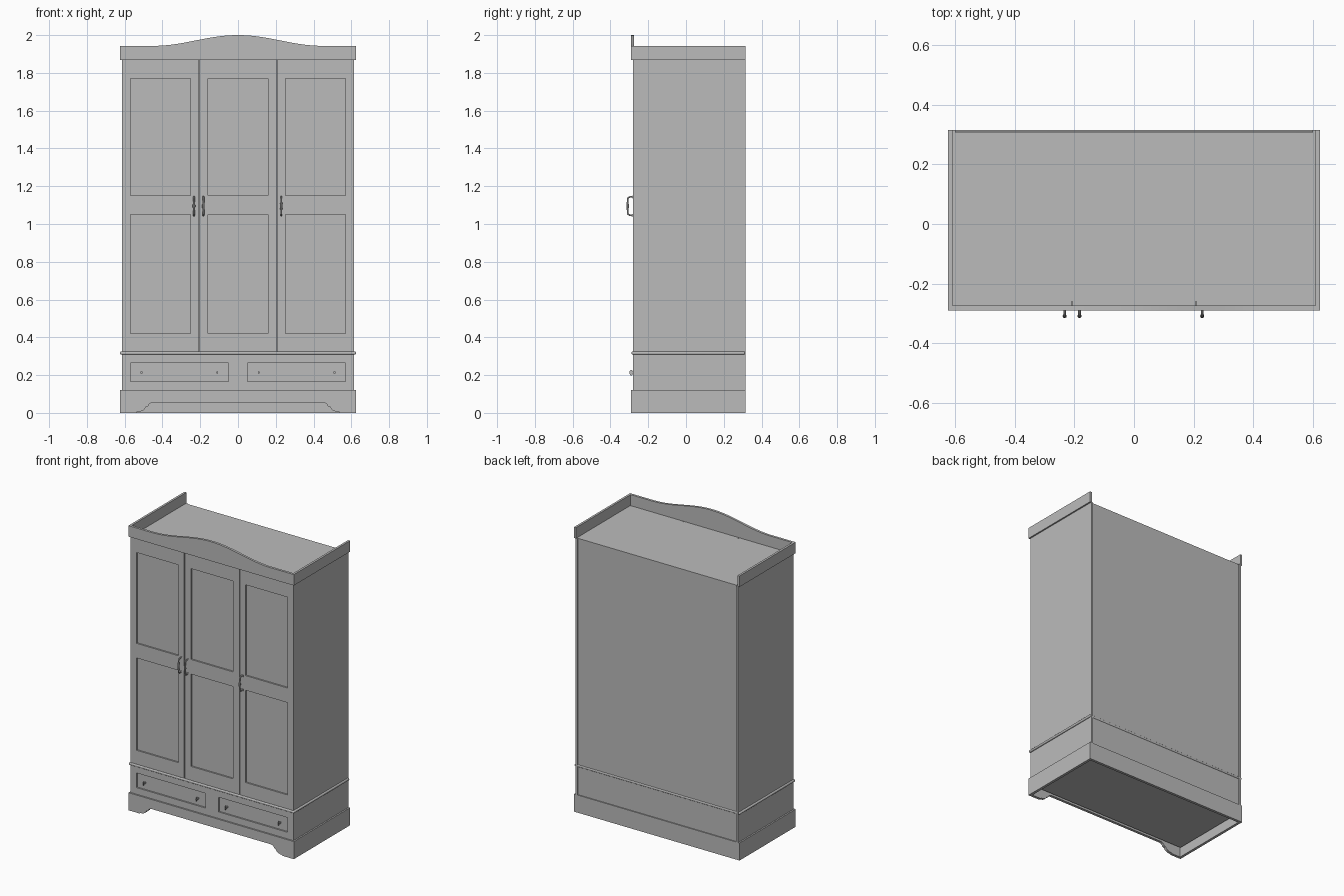
import bpy
import bmesh
import math
from mathutils import Vector

cube = bpy.data.objects.get("Cube")
if cube:
    bpy.data.objects.remove(cube, do_unlink=True)

grey = bpy.data.materials.new("plain_grey")
grey.use_nodes = True
colour = (0.5, 0.5, 0.5, 1)
grey.diffuse_color = colour
grey.node_tree.nodes["Principled BSDF"].inputs["Base Color"].default_value = colour

FRONT, BACK = -0.28, 0.315      # body faces
HALF, WIDE = 0.615, 0.625       # half widths of body and of plinth / cornice
STILE = 0.57                    # inner edge of the outer stiles


def finish(name, bm):
    bmesh.ops.recalc_face_normals(bm, faces=bm.faces)
    mesh = bpy.data.meshes.new(name)
    bm.to_mesh(mesh)
    bm.free()
    mesh.materials.append(grey)
    obj = bpy.data.objects.new(name, mesh)
    bpy.context.collection.objects.link(obj)
    return obj


def add_box(bm, x0, x1, y0, y1, z0, z1):
    verts = bmesh.ops.create_cube(bm, size=1)["verts"]
    low, high = Vector((x0, y0, z0)), Vector((x1, y1, z1))
    for v in verts:
        v.co = (low + high) / 2 + v.co * (high - low)


def box(name, *bounds):
    bm = bmesh.new()
    add_box(bm, *bounds)
    return finish(name, bm)


def board(name, outline, y0, y1):
    """Upright board: an x-z outline given thickness in y."""
    bm = bmesh.new()
    face = bm.faces.new([bm.verts.new((x, y0, z)) for x, z in outline])
    new = bmesh.ops.extrude_face_region(bm, geom=[face])["geom"]
    moved = [g for g in new if isinstance(g, bmesh.types.BMVert)]
    bmesh.ops.translate(bm, verts=moved, vec=(0, y1 - y0, 0))
    return finish(name, bm)


def smooth(obj):
    bpy.ops.object.select_all(action='DESELECT')
    obj.select_set(True)
    bpy.context.view_layer.objects.active = obj
    bpy.ops.object.shade_smooth_by_angle()


def frame(name, stiles, rails):
    """Stiles and rails butted together, leaving the panels sunk behind."""
    bm = bmesh.new()
    depth = (FRONT, FRONT + 0.02)
    z0, z1 = rails[0][0], rails[-1][1]
    for x0, x1 in stiles:
        add_box(bm, x0, x1, *depth, z0, z1)
    for left, right in zip(stiles, stiles[1:]):
        for rail in rails:
            add_box(bm, left[1], right[0], *depth, *rail)
    add_box(bm, stiles[0][0], stiles[-1][1], FRONT + 0.01, FRONT + 0.02, z0, z1)
    return finish(name, bm)


# Carcass, with the back set in slightly between the sides
box("carcass", -0.6, 0.6, FRONT + 0.02, 0.308, 0.06, 1.87)
for side, s in (("left", 1), ("right", -1)):
    xs = sorted((s * 0.6, s * HALF))
    box(side + "_side_panel", *xs, FRONT + 0.02, BACK, 0.1, 1.87)

# Three panelled doors
door_rails = [(0.325, 0.42), (1.05, 1.15), (1.77, 1.868)]
split, gap = 0.208, 0.002
frame("right_door", [(-HALF, -STILE), (-0.252, -split - gap)], door_rails)
frame("middle_door", [(gap - split, -0.16), (0.16, split - gap)], door_rails)
frame("left_door", [(split + gap, 0.252), (STILE, HALF)], door_rails)

# Drawer fronts
frame("drawer_fronts", [(-HALF, -STILE), (-0.05, 0.05), (STILE, HALF)],
      [(0.12, 0.165), (0.265, 0.31)])

# Rounded moulding between drawers and doors
ledge = box("ledge_moulding", -WIDE, WIDE, -0.288, BACK - 0.003, 0.309, 0.325)
bevel = ledge.modifiers.new("rounding", 'BEVEL')
bevel.width = 0.006
bevel.segments = 3
smooth(ledge)

# Plinth: front board with a stepped, curved cutout, plus sides and back
foot = [(0.54, 0)]
for i in range(6):
    a = math.pi / 2 * i / 5
    foot.append((0.535 - 0.045 * math.sin(a), 0.005 + 0.025 * (1 - math.cos(a))))
foot.append((0.48, 0.034))
for i in range(6):
    a = math.pi / 2 * i / 5
    foot.append((0.475 - 0.03 * (1 - math.cos(a)), 0.036 + 0.019 * math.sin(a)))
outline = [(-WIDE, 0.12), (WIDE, 0.12), (WIDE, 0)] + foot
outline += [(-x, z) for x, z in reversed(foot)] + [(-WIDE, 0)]
board("plinth_front", outline, -0.29, -0.272)
for side, s in (("left", 1), ("right", -1)):
    xs = sorted((s * 0.607, s * WIDE))
    box("plinth_" + side, *xs, -0.272, BACK, 0, 0.12)
box("plinth_back", -0.607, 0.607, 0.297, BACK, 0, 0.12)

# Cornice: arched crest on the front, straight rims on the sides, open at back
crest = [(-WIDE, 1.868), (WIDE, 1.868), (WIDE, 1.943)]
steps = 40
for i in range(steps + 1):
    x = 0.45 - 0.9 * i / steps
    crest.append((x, 1.943 + 0.0285 * (1 + math.cos(math.pi * x / 0.45))))
crest.append((-WIDE, 1.943))
smooth(board("cornice_crest", crest, -0.29, -0.274))
for side, s in (("left", 1), ("right", -1)):
    xs = sorted((s * 0.61, s * WIDE))
    box("cornice_" + side, *xs, -0.274, BACK, 1.868, 1.943)

# Drawer knobs
for i, x in enumerate((-0.51, -0.11, 0.11, 0.51)):
    bm = bmesh.new()
    bmesh.ops.create_uvsphere(bm, u_segments=20, v_segments=12, radius=0.015)
    for v in bm.verts:
        v.co = Vector((x, -0.29 + v.co.y * 0.6, 0.213 + v.co.z))
    add_box(bm, x - 0.005, x + 0.005, -0.288, -0.268, 0.208, 0.218)
    smooth(finish(f"drawer_knob_{i + 1}", bm))

# Bowed door handles, swelling at the middle
for name, x in (("right", -0.233), ("middle", -0.183), ("left", 0.229)):
    curve = bpy.data.curves.new(name + "_door_handle", 'CURVE')
    curve.dimensions = '3D'
    curve.bevel_depth = 0.005
    curve.bevel_resolution = 3
    curve.use_fill_caps = True
    spline = curve.splines.new('POLY')
    n = 24
    spline.points.add(n)
    for i, p in enumerate(spline.points):
        a = math.pi * i / n
        bow = min(1, 1.35 * math.sin(a) ** 0.6)
        p.co = (x, FRONT + 0.001 - 0.03 * bow, 1.095 - 0.05 * math.cos(a), 1)
        p.radius = 0.9 + 0.5 * math.exp(-((i - n / 2) / 2.5) ** 2)
    curve.materials.append(grey)
    handle = bpy.data.objects.new(name + "_door_handle", curve)
    bpy.context.collection.objects.link(handle)
    bpy.ops.object.select_all(action='DESELECT')
    handle.select_set(True)
    bpy.context.view_layer.objects.active = handle
    bpy.ops.object.convert(target='MESH')
    smooth(bpy.context.view_layer.objects.active)
    # Mounting plates at both ends
    for end, z in (("lower", 1.047), ("upper", 1.143)):
        box(f"{name}_handle_{end}_plate", x - 0.007, x + 0.007,
            FRONT - 0.004, FRONT + 0.005, z - 0.007, z + 0.007)
